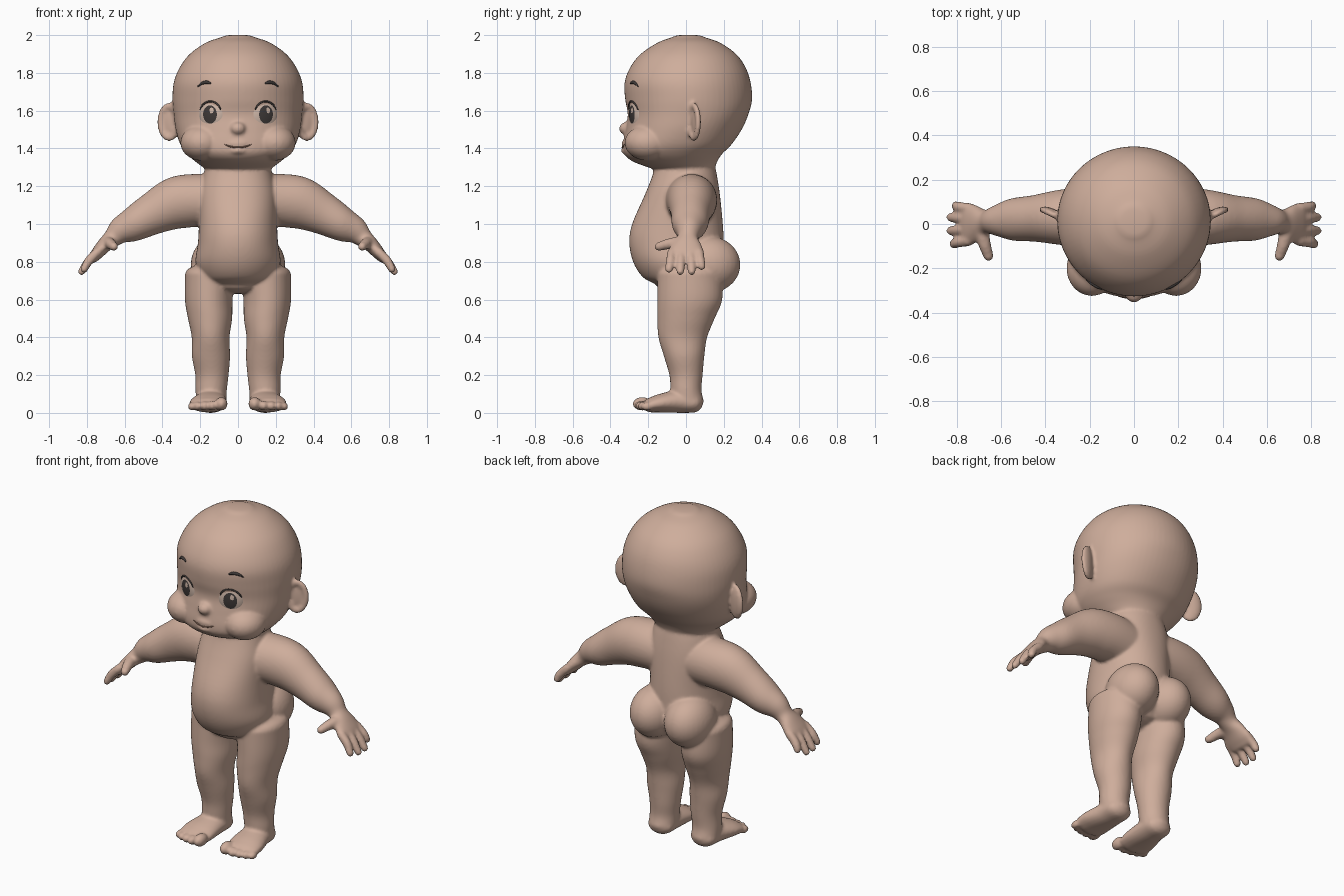
import bpy, bmesh
from math import sin, cos, pi, radians
from mathutils import Vector, Matrix

cube = bpy.data.objects.get("Cube")
if cube:
    bpy.data.objects.remove(cube)


def material(name, rgb):
    m = bpy.data.materials.new(name)
    m.use_nodes = True
    m.diffuse_color = (*rgb, 1)
    bsdf = m.node_tree.nodes["Principled BSDF"]
    bsdf.inputs["Base Color"].default_value = (*rgb, 1)
    bsdf.inputs["Roughness"].default_value = 0.7
    return m


skin = material("skin", (0.62, 0.42, 0.33))
eye_pale = material("eye_pale", (0.62, 0.47, 0.39))
dark = material("dark_grey", (0.05, 0.042, 0.04))
crease = material("lip_crease", (0.25, 0.14, 0.1))
X, Y, Z = Vector((1, 0, 0)), Vector((0, 1, 0)), Vector((0, 0, 1))


def make_object(name, bm, mats):
    bmesh.ops.recalc_face_normals(bm, faces=bm.faces)
    for f in bm.faces:
        f.smooth = True
    me = bpy.data.meshes.new(name)
    bm.to_mesh(me)
    bm.free()
    for m in mats:
        me.materials.append(m)
    ob = bpy.data.objects.new(name, me)
    bpy.context.collection.objects.link(ob)
    return ob


def ellipsoid(bm, centre, size, turn=0):
    m = Matrix.Translation(centre) @ Matrix.Rotation(radians(turn), 4, 'Z') @ Matrix.Diagonal((*size, 1))
    bmesh.ops.create_uvsphere(bm, u_segments=32, v_segments=20, radius=1, matrix=m)


def spline(rows, steps=5):
    """Smooth curve through rows of any width."""
    p = [Vector(r) for r in rows]
    p = [2 * p[0] - p[1]] + p + [2 * p[-1] - p[-2]]
    out = []
    for i in range(1, len(p) - 2):
        a, b, c, d = p[i - 1:i + 3]
        for k in range(steps):
            t = k / steps
            out.append((2 * b + (c - a) * t + (2 * a - 5 * b + 4 * c - d) * t * t
                        + (3 * b - a - 3 * c + d) * t ** 3) / 2)
    return out + [p[-2]]


def tube(bm, rows, side=Y, flat=False, caps=None, n=40):
    """Loft of rounded sections: x, y, z, half width, half depth, squareness."""
    pts = spline([tuple(r) + (2,) * (6 - len(r)) for r in rows])
    pos = [Vector(p[:3]) for p in pts]
    caps = caps or (min(pts[0][3:5]), min(pts[-1][3:5]))
    secs = []
    for i, p in enumerate(pts):
        t = Z if flat else (pos[min(i + 1, len(pos) - 1)] - pos[max(i - 1, 0)]).normalized()
        secs.append((pos[i], t, p[3], p[4], p[5]))
    way = 1 if pos[-1].z > pos[0].z or not flat else -1
    angles = [radians(a) for a in (25, 50, 70, 86)]

    def cap(s, depth, sign):
        return [(s[0] + s[1] * depth * sin(a) * sign, s[1], s[2] * cos(a), s[3] * cos(a), s[4]) for a in angles]
    secs = cap(secs[0], caps[0], -way)[::-1] + secs + cap(secs[-1], caps[1], way)
    rings = []
    for c, t, a, b, e in secs:
        u = (side - t * side.dot(t)).normalized()
        v = t.cross(u)
        ring = []
        for k in range(n):
            co, si = cos(2 * pi * k / n), sin(2 * pi * k / n)
            r = (abs(co) ** e + abs(si) ** e) ** (-1 / e)
            ring.append(bm.verts.new(c + u * a * r * co + v * b * r * si))
        rings.append(ring)
    for r, s in zip(rings, rings[1:]):
        for k in range(n):
            bm.faces.new((r[k], r[(k + 1) % n], s[(k + 1) % n], s[k]))
    bm.faces.new(rings[0][::-1])
    bm.faces.new(rings[-1])


def upright(rows):
    """Rows of z, half width, front y, back y, squareness."""
    return [(0, (f + b) / 2, z, w, (b - f) / 2, e) for z, w, f, b, e in rows]


bm = bmesh.new()
# arm and palm
tube(bm, [(.10, .02, 1.12, .14, .14), (.22, .03, 1.125, .135, .14), (.33, .03, 1.11, .125, .138),
          (.45, .025, 1.055, .105, .112), (.55, .02, 1.0, .095, .092), (.62, .015, .965, .07, .072),
          (.665, .01, .925, .054, .05), (.705, .005, .89, .078, .04), (.745, 0, .845, .098, .033),
          (.765, 0, .82, .092, .026)], side=Y)
# fingers and thumb
for y0, y1, x, z in ((-.075, -.09, .815, .76), (-.026, -.03, .828, .748),
                     (.024, .03, .828, .748), (.07, .083, .805, .775)):
    tube(bm, [(.745, y0, .85, .025, .025), (.79, (y0 + y1) / 2, .805, .024, .024),
              (x, y1, z, .021, .02)], side=Y, n=16)
tube(bm, [(.69, -.03, .9, .035, .035), (.675, -.09, .895, .029, .029), (.657, -.145, .88, .023, .023)],
     side=X, n=16)
# leg
tube(bm, [(.15, .02, .74, .13, .17), (.155, .02, .6, .126, .172), (.148, 0, .5, .117, .152),
          (.145, -.017, .4, .1, .129), (.143, -.01, .3, .101, .107), (.138, 0, .2, .088, .088),
          (.142, 0, .12, .083, .082), (.142, .01, .06, .08, .085)], side=X, flat=True, caps=(.05, .05))
# foot and toes
tube(bm, [(.142, .035, .055, .078, .055), (.145, -.04, .06, .085, .06), (.155, -.13, .052, .1, .05),
          (.16, -.185, .042, .1, .04)], side=X)
for x, y, r in ((.088, -.232, .036), (.136, -.238, .026), (.177, -.232, .025), (.214, -.222, .024),
                (.245, -.207, .022)):
    ellipsoid(bm, (x, y, .012 + r), (r * .92, r * 1.4, r))
# buttock, cheek
ellipsoid(bm, (.115, .12, .785), (.135, .168, .15))
ellipsoid(bm, (.19, -.2, 1.43), (.115, .125, .095))
# ear: dished disc with a raised rim
ellipsoid(bm, (.365, .052, 1.54), (.055, .016, .088), 25)
turn = Matrix.Rotation(radians(25), 3, 'Z')
rim = [Vector((.365, .042, 1.54)) + turn @ Vector((.05 * cos(a), 0, .084 * sin(a)))
       for a in [radians(d) for d in range(-150, 151, 30)]]
tube(bm, [(*p, .014, .018) for p in rim], side=turn @ Y, n=14)

# mirror everything so far to the other side
copy = bmesh.ops.duplicate(bm, geom=bm.verts[:] + bm.edges[:] + bm.faces[:])
bmesh.ops.scale(bm, vec=(-1, 1, 1), verts=[g for g in copy["geom"] if isinstance(g, bmesh.types.BMVert)])

# torso
tube(bm, upright([(1.33, .165, -.16, .15, 2), (1.25, .185, -.18, .165, 2.2), (1.15, .205, -.22, .18, 2.2),
                  (1.0, .207, -.285, .195, 2.1), (.9, .212, -.3, .2, 2.1), (.8, .225, -.28, .2, 2),
                  (.72, .2, -.23, .19, 2), (.68, .16, -.16, .15, 2)]), side=X, flat=True, caps=(.02, .05), n=64)
# head
tube(bm, upright([(1.29, .17, -.17, .15, 2), (1.33, .225, -.28, .165, 2.1), (1.37, .27, -.325, .19, 2.2),
                  (1.42, .305, -.332, .24, 2.2), (1.5, .33, -.32, .295, 2.1), (1.58, .34, -.308, .33, 2.1),
                  (1.66, .347, -.322, .35, 2), (1.75, .34, -.325, .342, 2), (1.83, .308, -.295, .315, 2),
                  (1.9, .255, -.24, .265, 2), (1.96, .17, -.15, .18, 2), (1.99, .085, -.07, .095, 2)]),
     side=X, flat=True, caps=(.02, .012), n=64)
# nose and lips
ellipsoid(bm, (0, -.312, 1.505), (.042, .042, .036))
ellipsoid(bm, (0, -.318, 1.425), (.06, .024, .02))
ellipsoid(bm, (0, -.32, 1.388), (.045, .024, .018))

body = make_object("body", bm, [skin])
fuse = body.modifiers.new("fuse", 'REMESH')
fuse.mode = 'VOXEL'
fuse.voxel_size = 0.009
fuse.use_smooth_shade = True
relax = body.modifiers.new("relax", 'SMOOTH')
relax.factor = 0.5
relax.iterations = 5
bpy.context.view_layer.update()
solid = body.evaluated_get(bpy.context.evaluated_depsgraph_get())


def on_face(x, z):
    hit, where, normal, _ = solid.ray_cast(Vector((x, -2, z)), Y)
    return where.copy(), normal.copy()


def stroke(name, path, radii, mat):
    """Thin tapered line laid on the face."""
    b = bmesh.new()
    tube(b, [(*on_face(x, z)[0], r, r) for (x, z), r in zip(path, radii)], side=Y, n=12)
    make_object(name, b, [mat])


for s, label in ((1, "left"), (-1, "right")):
    # eye: pale ball with a dark iris and a glint
    where, normal = on_face(s * .146, 1.58)
    b = bmesh.new()
    bmesh.ops.create_uvsphere(b, u_segments=64, v_segments=64, radius=1)
    for f in b.faces:
        c = f.calc_center_median()
        glint = ((c.x - .13) / .13) ** 2 + ((c.y - .22) / .15) ** 2 < 1
        f.material_index = int(c.z > 0 and c.xy.length < .49 and not glint)
    place = (Matrix.Translation(where - normal * .03) @ normal.to_track_quat('Z', 'Y').to_matrix().to_4x4()
             @ Matrix.Diagonal((.083, .102, .041, 1)))
    bmesh.ops.transform(b, matrix=place, verts=b.verts)
    make_object(label + "_eye", b, [eye_pale, dark])
    # upper lid line
    arc = [radians(a) for a in range(20, 161, 20)]
    stroke(label + "_lid", [(s * .146 + .058 * cos(a), 1.583 + .066 * sin(a)) for a in arc],
           [.003] + [.005] * 6 + [.003], dark)
    # eyebrow
    stroke(label + "_eyebrow", [(s * .147, 1.745), (s * .165, 1.75), (s * .19, 1.745), (s * .213, 1.728)],
           [.005, .009, .008, .003], dark)

# mouth
stroke("mouth", [(x, 1.405 + 3.2 * x * x) for x in (-.07, -.045, -.02, 0, .02, .045, .07)],
       [.002, .004, .004, .004, .004, .004, .002], crease)
